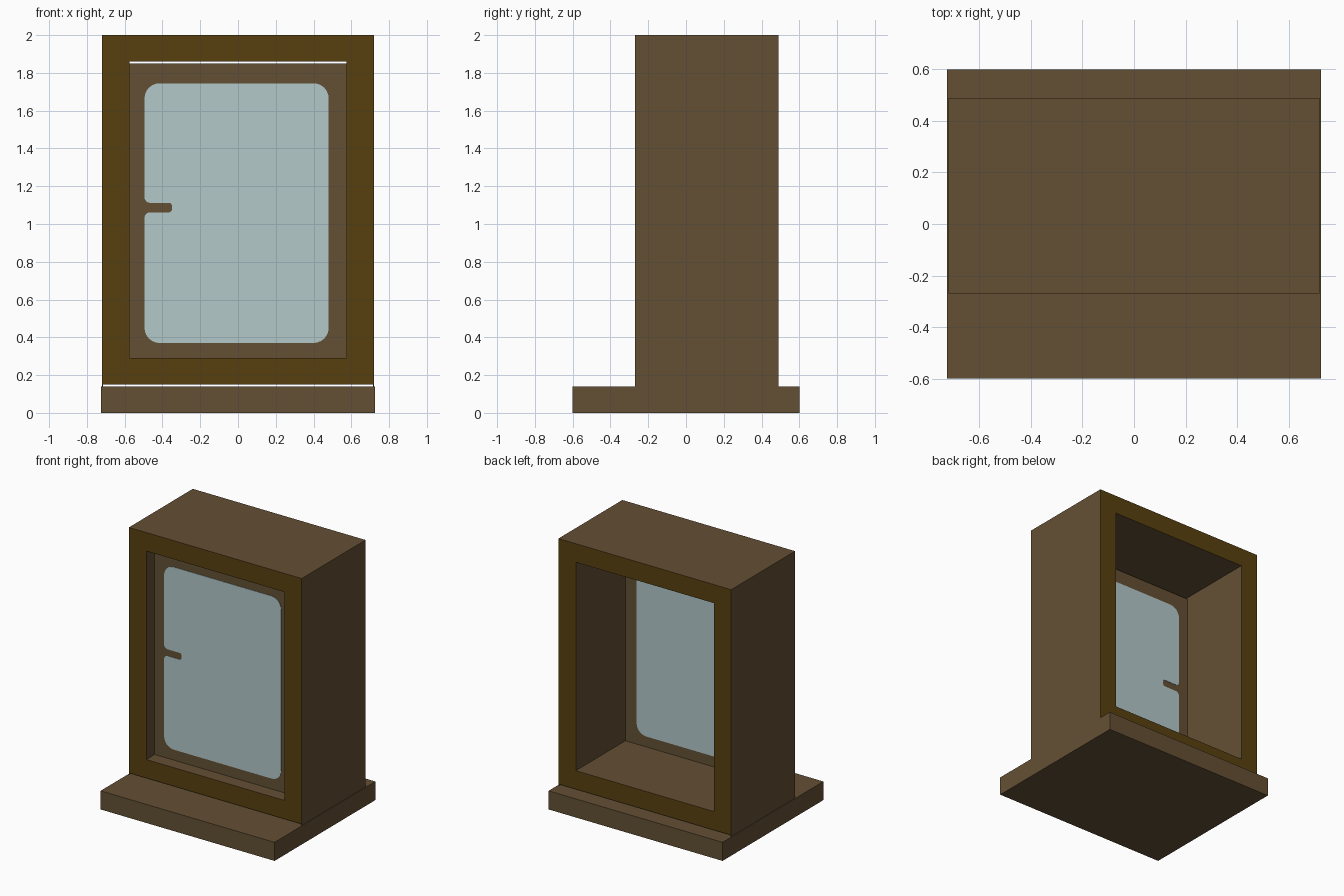
import bpy, bmesh, math
from mathutils import Vector

if "Cube" in bpy.data.objects:
    bpy.data.objects.remove(bpy.data.objects["Cube"])


def material(name, rgb):
    m = bpy.data.materials.new(name)
    m.diffuse_color = (*rgb, 1)
    m.use_nodes = True
    m.node_tree.nodes["Principled BSDF"].inputs["Base Color"].default_value = m.diffuse_color
    return m


WOOD = material("brown wood", (0.127, 0.080, 0.0343))
TRIM = material("dark ochre trim", (0.0976, 0.0513, 0.0048))
GLASS = material("pale blue glass", (0.451, 0.578, 0.591))


def finish(name, bm, *mats):
    bmesh.ops.recalc_face_normals(bm, faces=bm.faces)
    me = bpy.data.meshes.new(name)
    bm.to_mesh(me)
    bm.free()
    for m in mats:
        me.materials.append(m)
    ob = bpy.data.objects.new(name, me)
    bpy.context.collection.objects.link(ob)
    return ob


def box(name, lo, hi, mat):
    bm = bmesh.new()
    bmesh.ops.create_cube(bm, size=1)
    for v in bm.verts:
        v.co = [lo[i] + (v.co[i] + 0.5) * (hi[i] - lo[i]) for i in range(3)]
    return finish(name, bm, mat)


def rounded(corners, steps=6):
    """Round right-angle corners given as (x, z, radius)."""
    out = []
    for i, (x, z, r) in enumerate(corners):
        p = Vector((x, z))
        u = (Vector(corners[i - 1][:2]) - p).normalized()
        v = (Vector(corners[(i + 1) % len(corners)][:2]) - p).normalized()
        c = p + r * (u + v)
        for k in range(steps + 1):
            t = math.pi / 2 * k / steps
            out.append(c - r * (v * math.cos(t) + u * math.sin(t)))
    return out


# Base slab
box("base_slab", (-0.725, -0.6, 0), (0.725, 0.6, 0.14), WOOD)

# Deep window casing: hollow box with mitred rims front and back
Y0, Y1 = -0.27, 0.49
bm = bmesh.new()


def loop(x, z0, z1, y):
    return [bm.verts.new(c) for c in
            ((-x, y, z0), (x, y, z0), (x, y, z1), (-x, y, z1))]


fo, fi = loop(0.72, 0.15, 2.0, Y0), loop(0.575, 0.29, 1.86, Y0)
bo, bi = loop(0.72, 0.15, 2.0, Y1), loop(0.575, 0.29, 1.86, Y1)
for a, b, mi in ((fo, fi, 1), (fi, bi, 0), (bi, bo, 1), (bo, fo, 0)):
    for i in range(4):
        j = (i + 1) % 4
        f = bm.faces.new((a[i], a[j], b[j], b[i]))
        f.material_index = mi
finish("window_casing", bm, WOOD, TRIM)

# Thin side skirts bridging casing and base
for side, x in (("left", -0.72), ("right", 0.716)):
    box(side + "_skirt", (x, Y0, 0.14), (x + 0.004, Y1, 0.15), WOOD)

# Sash panel, with a small gap above it
P0, P1 = -0.17, -0.10
box("sash_panel", (-0.575, P0, 0.29), (0.575, P1, 1.85), WOOD)

# Glass panes on both sides, notched in the shape of the handle
outline = rounded([
    (-0.495, 0.37, 0.08), (0.48, 0.37, 0.08),
    (0.48, 1.745, 0.08), (-0.495, 1.745, 0.08),
    (-0.495, 1.112, 0.03), (-0.35, 1.112, 0.015),
    (-0.35, 1.062, 0.015), (-0.495, 1.062, 0.03)])
for name, y, d in (("front_glass", P0, -0.003), ("back_glass", P1, 0.003)):
    bm = bmesh.new()
    face = bm.faces.new([bm.verts.new((p.x, y, p.y)) for p in outline])
    ext = bmesh.ops.extrude_face_region(bm, geom=[face], use_keep_orig=True)
    for g in ext["geom"]:
        if isinstance(g, bmesh.types.BMVert):
            g.co.y += d
    finish(name, bm, GLASS)
